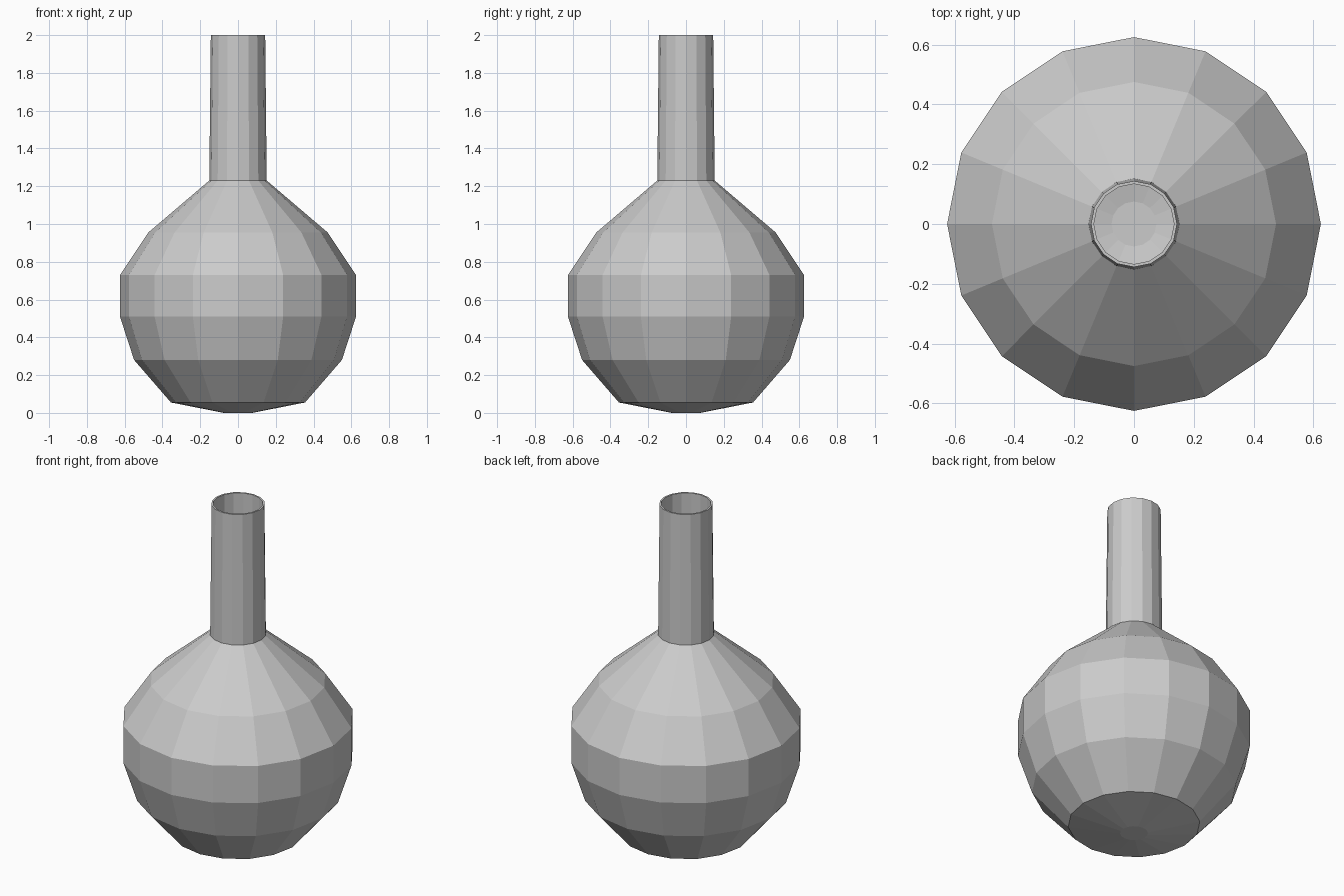
import bpy, bmesh
from math import cos, sin, tau

if "Cube" in bpy.data.objects:
    bpy.data.objects.remove(bpy.data.objects["Cube"])

SIDES = 16
WALL = 0.01

# Outer profile (radius, height) from foot to lip
outer = [(0.075, 0.0), (0.355, 0.055), (0.55, 0.28), (0.625, 0.51),
         (0.625, 0.73), (0.475, 0.955), (0.152, 1.23), (0.144, 2.0)]
# Inner profile from lip back down to the inside floor
inner = [(0.134, 2.0), (0.142, 1.225), (0.468, 0.948), (0.615, 0.726),
         (0.615, 0.512), (0.541, 0.285), (0.35, 0.064), (0.075, WALL)]


def lathe(name, profile):
    """Revolve a profile about z and cap both ends."""
    bm = bmesh.new()
    rings = [[bm.verts.new((r * cos(tau * i / SIDES), r * sin(tau * i / SIDES), z))
              for i in range(SIDES)] for r, z in profile]
    for a, b in zip(rings, rings[1:]):
        for i in range(SIDES):
            j = (i + 1) % SIDES
            bm.faces.new((a[i], a[j], b[j], b[i]))
    bm.faces.new(rings[0][::-1])
    bm.faces.new(rings[-1])
    bmesh.ops.recalc_face_normals(bm, faces=bm.faces)
    mesh = bpy.data.meshes.new(name)
    bm.to_mesh(mesh)
    bm.free()
    obj = bpy.data.objects.new(name, mesh)
    bpy.context.collection.objects.link(obj)
    return obj


# Hollow round-bodied flask with a long open neck
lathe("flask", outer + inner)
